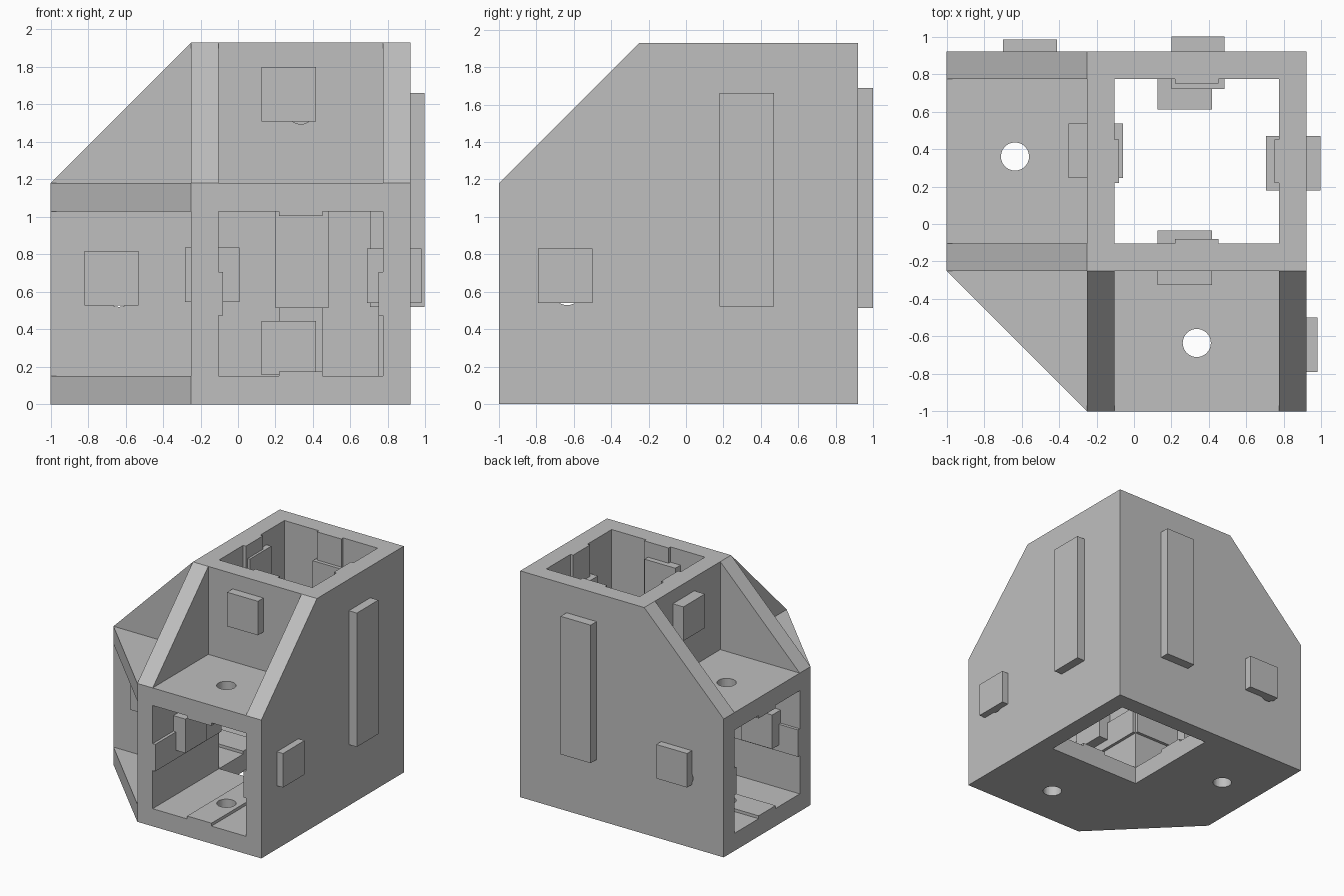
import bpy, bmesh
from math import pi
from mathutils import Matrix, Vector

if "Cube" in bpy.data.objects:
    bpy.data.objects.remove(bpy.data.objects["Cube"])

grey = bpy.data.materials.new("plain grey")
grey.diffuse_color = (0.52, 0.52, 0.52, 1)
grey.use_nodes = True
grey.node_tree.nodes["Principled BSDF"].inputs["Base Color"].default_value = grey.diffuse_color

LO, HI = -0.25, 0.92          # outer tube faces in x and y
IN0, IN1 = -0.105, 0.775      # bore faces in x and y
Z0, Z1, ZT = 0.15, 1.03, 1.18  # bore floor, bore ceiling, arm top
TOP = 1.93
R0, R1 = 0.22, 0.45           # rail width in x and y
S0, S1 = 0.475, 0.705         # rail width in z
T = 0.025                     # rail thickness


def finish(name, bm):
    bmesh.ops.recalc_face_normals(bm, faces=bm.faces)
    me = bpy.data.meshes.new(name)
    bm.to_mesh(me)
    bm.free()
    me.materials.append(grey)
    ob = bpy.data.objects.new(name, me)
    bpy.context.collection.objects.link(ob)
    return ob


def boxes(name, *spans):
    """Each span is (x0, x1, y0, y1, z0, z1)."""
    bm = bmesh.new()
    for x0, x1, y0, y1, z0, z1 in spans:
        m = (Matrix.Translation(((x0 + x1) / 2, (y0 + y1) / 2, (z0 + z1) / 2))
             @ Matrix.Diagonal((x1 - x0, y1 - y0, z1 - z0, 1)))
        bmesh.ops.create_cube(bm, size=1, matrix=m)
    return finish(name, bm)


def rod(name, axis, centre):
    rot = {'x': Matrix.Rotation(pi / 2, 4, 'Y'),
           'y': Matrix.Rotation(pi / 2, 4, 'X'),
           'z': Matrix.Identity(4)}[axis]
    bm = bmesh.new()
    bmesh.ops.create_cone(bm, cap_ends=True, segments=40, radius1=0.075,
                          radius2=0.075, depth=6,
                          matrix=Matrix.Translation(centre) @ rot)
    return finish(name, bm)


def cut(target, cutter):
    mod = target.modifiers.new("cut", 'BOOLEAN')
    mod.operation = 'DIFFERENCE'
    mod.solver = 'EXACT'
    mod.object = cutter
    bpy.context.view_layer.objects.active = target
    bpy.ops.object.modifier_apply(modifier=mod.name)


# Outer body: hull around three square arms
bm = bmesh.new()
for x0, y0, z1 in ((-1, LO, ZT), (LO, -1, ZT), (LO, LO, TOP)):
    for x in (x0, HI):
        for y in (y0, HI):
            for z in (0, z1):
                bm.verts.new((x, y, z))
bmesh.ops.remove_doubles(bm, verts=bm.verts, dist=1e-5)
res = bmesh.ops.convex_hull(bm, input=bm.verts)
loose = [v for v in bm.verts if not v.link_faces]
bmesh.ops.delete(bm, geom=loose, context='VERTS')
bmesh.ops.dissolve_limit(bm, angle_limit=0.01, verts=bm.verts, edges=bm.edges)
body = finish("corner_body", bm)

# Pockets between the gussets, then the three bores
pockets = [
    (-3, LO, -3, LO, ZT, 4),
    (IN0, IN1, -3, LO, ZT, 4),
    (-3, LO, IN0, IN1, ZT, 4),
    (-3, LO, -3, LO, Z0, Z1),
    (IN0, IN1, IN0, IN1, -1, 4),
    (IN0, IN1, -3, IN1, Z0, Z1),
    (-3, IN1, IN0, IN1, Z0, Z1),
]
cutters = []
for p in pockets:
    c = boxes("pocket_cutter", p)
    cutters.append(c)
    cut(body, c)

# Raised rails along the middle of each bore wall
rails = boxes(
    "guide_rails",
    # upright bore
    (R0, R1, IN0, IN0 + T, Z1, TOP), (IN0, IN0 + T, R0, R1, Z1, TOP),
    (R0, R1, IN1 - T, IN1, Z0, TOP), (IN1 - T, IN1, R0, R1, Z0, TOP),
    # front arm
    (IN0, IN0 + T, -1, IN0, S0, S1), (IN1 - T, IN1, -1, IN0, S0, S1),
    (R0, R1, -1, IN0, Z0, Z0 + T), (R0, R1, -1, IN0, Z1 - T, Z1),
    # left arm
    (-1, IN0, IN0, IN0 + T, S0, S1), (-1, IN0, IN1 - T, IN1, S0, S1),
    (-1, IN0, R0, R1, Z0, Z0 + T), (-1, IN0, R0, R1, Z1 - T, Z1))

# Round screw holes through arms and rails
for axis, centre in (('z', (-0.635, 0.36, 0)), ('z', (0.335, -0.635, 0)),
                     ('x', (0, -0.635, 0.603)), ('y', (-0.635, 0, 0.595)),
                     ('x', (0, 0.335, 1.57)), ('y', (0.335, 0, 1.57))):
    c = rod("hole_cutter", axis, centre)
    cutters.append(c)
    cut(body, c)
    cut(rails, c)
for c in cutters:
    bpy.data.objects.remove(c)

# Square nut blocks pushed through the walls (name, lowest corner)
B = 0.29
for name, (x, y, z) in (
        ("upright_front_block", (0.125, -0.325, 1.51)),
        ("upright_left_block", (-0.35, 0.245, 1.525)),
        ("front_arm_right_block", (0.688, -0.79, 0.54)),
        ("front_arm_left_block", (-0.283, -0.72, 0.547)),
        ("left_arm_front_block", (-0.82, -0.28, 0.528)),
        ("left_arm_back_block", (-0.70, 0.695, 0.54)),
        ("lower_back_block", (0.125, 0.61, 0.155))):
    boxes(name, (x, x + B, y, y + B, z, z + B))

# Tall bars through the back and right walls
boxes("back_bar", (0.20, 0.483, 0.72, 1.0, 0.513, 1.69))
boxes("right_bar", (0.705, 0.995, 0.18, 0.47, 0.52, 1.662))
